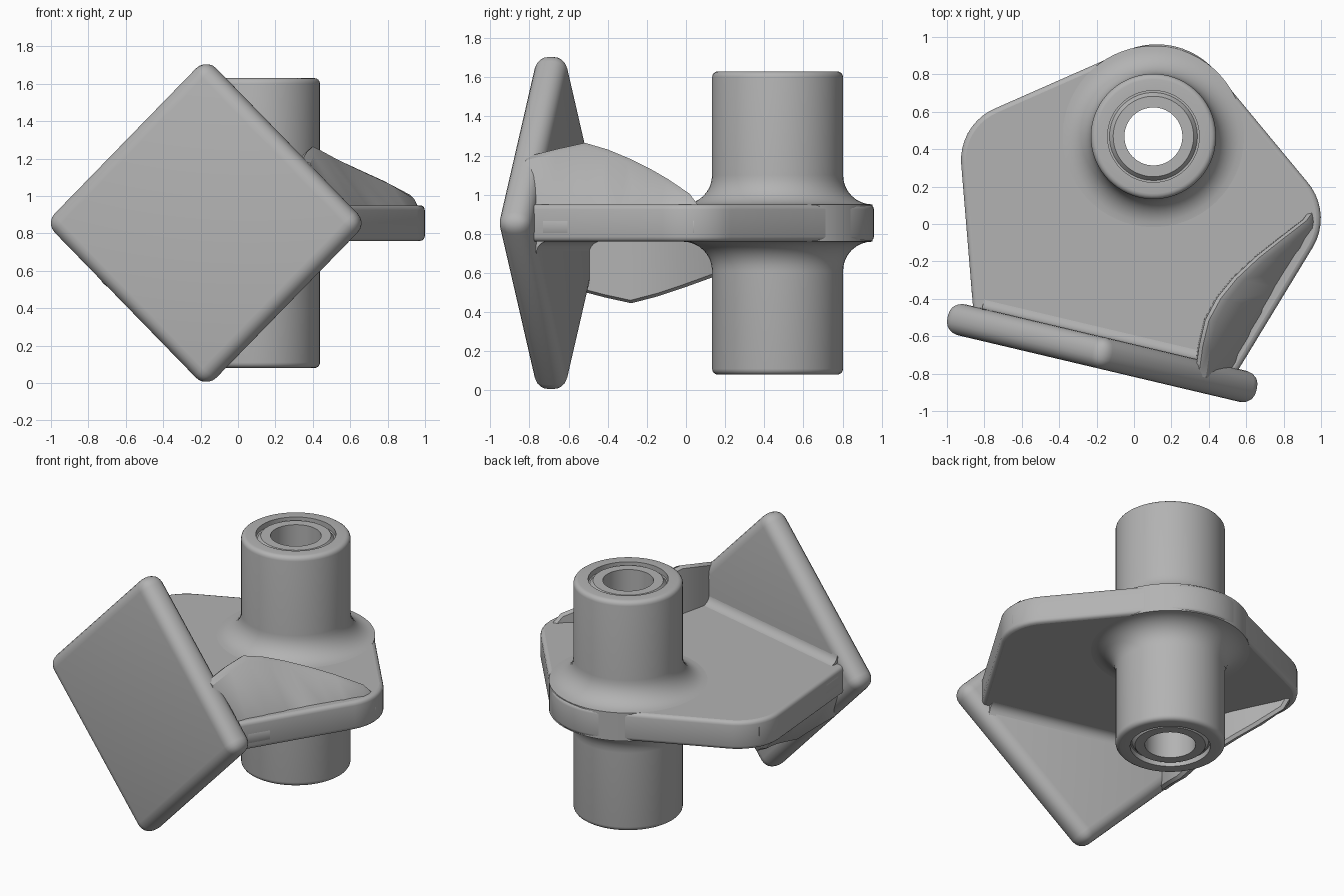
import bpy, bmesh, math
from mathutils import Matrix, Vector

old = bpy.data.objects.get("Cube")
if old:
    bpy.data.objects.remove(old, do_unlink=True)

GREY = (0.45, 0.45, 0.45, 1)
mat = bpy.data.materials.new("plain grey")
mat.use_nodes = True
mat.diffuse_color = GREY
mat.node_tree.nodes["Principled BSDF"].inputs["Base Color"].default_value = GREY

# Bracket frame: x along the pad, y away from its back, z up from mid height
FRAME = Matrix.Translation((-0.17, -0.69, 0.855)) @ Matrix.Rotation(math.radians(-13.3), 4, "Z")
FLIP = Matrix.Rotation(math.pi, 4, "Y")
HALF = 0.095   # half thickness of the flange
PAD = 0.085    # half thickness of the pad
TUBE_Y = 1.19


def finish(obj, angle=35):
    obj.data.materials.clear()
    obj.data.materials.append(mat)
    bpy.ops.object.select_all(action="DESELECT")
    obj.select_set(True)
    bpy.context.view_layer.objects.active = obj
    bpy.ops.object.shade_smooth_by_angle(angle=math.radians(angle))


def add_mesh(name, bm, matrix, bevel=0):
    bmesh.ops.recalc_face_normals(bm, faces=bm.faces)
    mesh = bpy.data.meshes.new(name)
    bm.to_mesh(mesh)
    bm.free()
    obj = bpy.data.objects.new(name, mesh)
    bpy.context.collection.objects.link(obj)
    obj.matrix_world = matrix
    if bevel:
        mod = obj.modifiers.new("Round", "BEVEL")
        mod.width, mod.segments = bevel, 3
        mod.limit_method, mod.angle_limit = "ANGLE", math.radians(30)
    finish(obj)
    return obj


def loft(sections):
    """Skin a row of equal point rings and cap both ends."""
    bm = bmesh.new()
    rings = [[bm.verts.new(p) for p in ring] for ring in sections]
    n = len(rings[0])
    for a, b in zip(rings, rings[1:]):
        for i in range(n):
            j = (i + 1) % n
            bm.faces.new((a[i], a[j], b[j], b[i]))
    bm.faces.new(rings[0])
    bm.faces.new(rings[-1])
    return bm


def arc(cx, cy, r, start, end, steps):
    angles = [math.radians(start + (end - start) * i / steps) for i in range(steps + 1)]
    return [(cx + r * math.cos(a), cy + r * math.sin(a)) for a in angles]


# Square pad standing on one corner
bm = bmesh.new()
bmesh.ops.create_cube(bm, size=1)
bmesh.ops.scale(bm, vec=(1.245, PAD * 2, 1.245), verts=bm.verts)
bmesh.ops.rotate(bm, cent=(0, 0, 0), matrix=Matrix.Rotation(math.pi / 4, 3, "Y"), verts=bm.verts)
bmesh.ops.bevel(bm, geom=bm.edges[:], offset=0.075, segments=5, profile=0.5, affect="EDGES")
add_mesh("square_pad", bm, FRAME)

# Flange: mirrored outline with rounded corners and a hole for the tube
side = [(0.70, 0.0), (0.735, 0.1)] + arc(0.68, 0.9, 0.30, -17, 55, 9) + arc(0, 1.27, 0.415, 55, 90, 6)
outline = side + [(-x, y) for x, y in reversed(side[:-1])]
curve = bpy.data.curves.new("flange", "CURVE")
curve.dimensions, curve.fill_mode = "2D", "BOTH"
curve.extrude, curve.bevel_depth, curve.offset = HALF - 0.025, 0.025, -0.025
curve.bevel_resolution = 2
for points in (outline, arc(0, TUBE_Y, 0.27, 0, 350, 35)):
    spline = curve.splines.new("POLY")
    spline.points.add(len(points) - 1)
    for p, (x, y) in zip(spline.points, points):
        p.co = (x, y, 0, 1)
    spline.use_cyclic_u = True
flange = bpy.data.objects.new("flange", curve)
bpy.context.collection.objects.link(flange)
flange.matrix_world = FRAME
bpy.ops.object.select_all(action="DESELECT")
flange.select_set(True)
bpy.context.view_layer.objects.active = flange
bpy.ops.object.convert(target="MESH")
finish(bpy.context.view_layer.objects.active)

# Tube: half profile mirrored in height, then turned, with flared roots
R, TOP, FLARE = 0.335, 0.775, 0.15
half = [(0.155, TOP - 0.01), (0.215, TOP - 0.01), (0.235, TOP - 0.035), (0.245, TOP - 0.035),
        (0.245, TOP)]
half += arc(R - 0.03, TOP - 0.03, 0.03, 90, 0, 4)
half += arc(R + FLARE, HALF + FLARE, FLARE, 180, 270, 8)
half += [(R + FLARE, HALF - 0.02)]
profile = half + [(r, -z) for r, z in reversed(half)]
STEPS = 64
bm = bmesh.new()
rings = []
for i in range(STEPS):
    a = math.tau * i / STEPS
    rings.append([bm.verts.new((r * math.cos(a), r * math.sin(a), z)) for r, z in profile])
for i in range(STEPS):
    a, b = rings[i], rings[(i + 1) % STEPS]
    for j in range(len(profile)):
        k = (j + 1) % len(profile)
        bm.faces.new((a[j], b[j], b[k], a[k]))
add_mesh("tube", bm, FRAME @ Matrix.Translation((0, TUBE_Y, 0)))

# Gussets: ridge points and the matching points on the flange rim
ridge = [(0.53, 0.0, 0.34), (0.515, 0.16, 0.38), (0.515, 0.30, 0.41), (0.55, 0.43, 0.375),
         (0.61, 0.555, 0.33), (0.70, 0.69, 0.275), (0.787, 0.80, 0.225), (0.90, 0.94, 0.15),
         (0.925, 1.0, 0.08)]
rim = [(0.70, 0.0), (0.755, 0.16), (0.80, 0.30), (0.842, 0.43), (0.88, 0.555), (0.925, 0.69),
       (0.955, 0.78), (0.978, 0.88), (0.97, 0.98)]
sections = []
for (x, y, z), (ex, ey) in zip(ridge, rim):
    out = Vector((ex - x, ey - y)).normalized() * min(0.04, (ex - x) * 0.4)
    sections.append([(x - 0.03, y, -HALF + 0.01), (x - 0.02, y, z - 0.015), (x, y, z),
                     (x + out.x, y + out.y, z - 0.02),
                     (ex, ey, 0.01), (ex, ey, -0.05), (ex - 0.03, ey, -HALF + 0.002)])

# Soft joint between the flange and the pad
joint = [(PAD - 0.02, HALF - 0.02)] + arc(PAD + 0.06, HALF + 0.06, 0.062, 180, 270, 5)
joint += [(PAD + 0.06, HALF - 0.02)]
strip = [[(x, y, z) for y, z in joint] for x in (-0.68, 0.51)]

for where, turn in (("left_upper", Matrix()), ("right_lower", FLIP)):
    add_mesh(where + "_gusset", loft(sections), FRAME @ turn)
    add_mesh(where + "_joint", loft(strip), FRAME @ turn)
